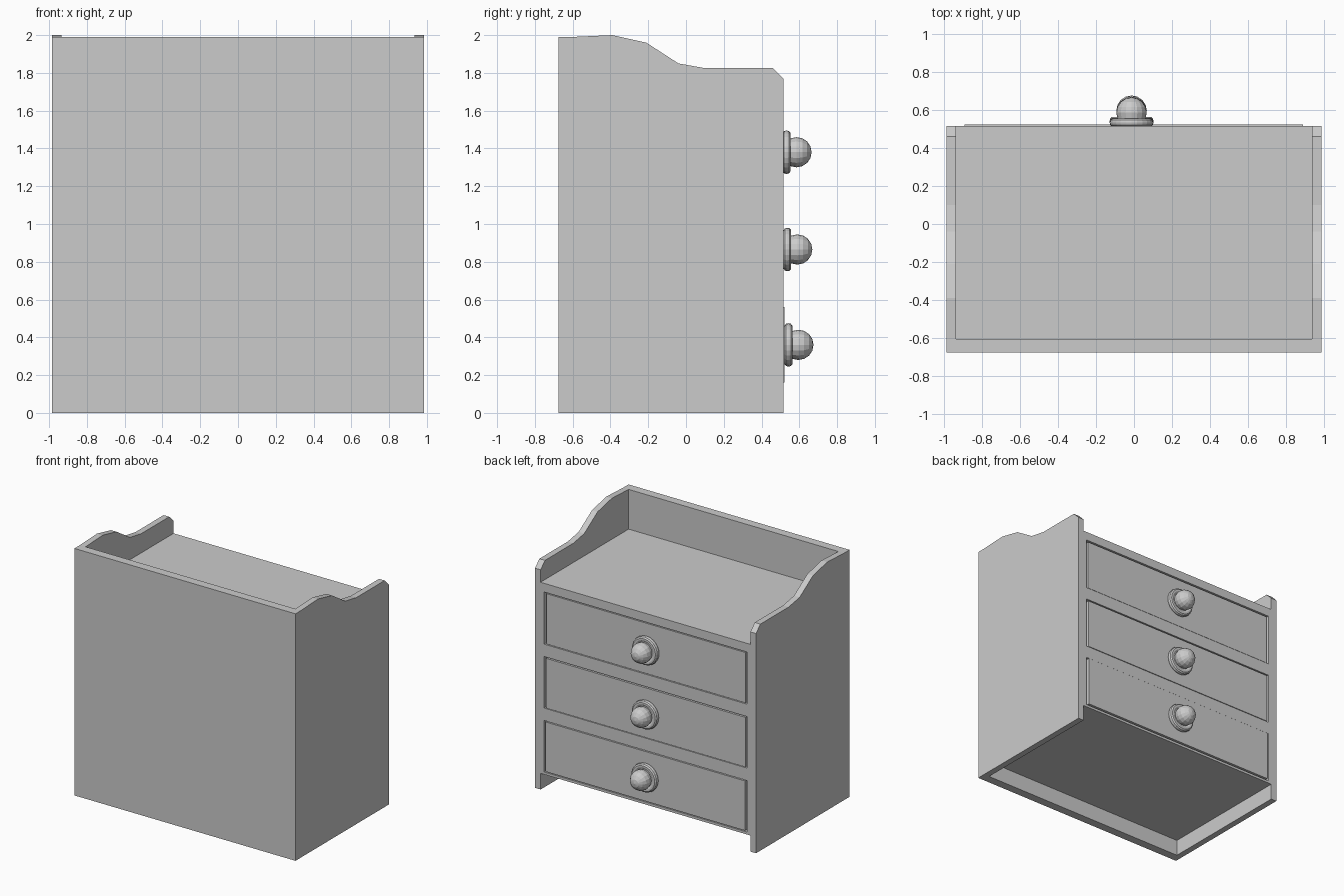
import bpy, bmesh, math
from mathutils import Matrix, Vector

if "Cube" in bpy.data.objects:
    bpy.data.objects.remove(bpy.data.objects["Cube"])


def finish(name, bm):
    bmesh.ops.remove_doubles(bm, verts=bm.verts, dist=1e-5)
    bmesh.ops.recalc_face_normals(bm, faces=bm.faces)
    me = bpy.data.meshes.new(name)
    bm.to_mesh(me)
    bm.free()
    ob = bpy.data.objects.new(name, me)
    bpy.context.collection.objects.link(ob)
    return ob


def box(name, x, y, z):
    bm = bmesh.new()
    bmesh.ops.create_cube(bm, size=1)
    for v in bm.verts:
        v.co = Vector([(r[0] + r[1]) / 2 + c * (r[1] - r[0])
                       for c, r in zip(v.co, (x, y, z))])
    return finish(name, bm)


def panel(name, x0, x1, profile):
    # extrude a (y, z) outline along x
    bm = bmesh.new()
    f = bm.faces.new([bm.verts.new((x0, y, z)) for y, z in profile])
    g = bmesh.ops.extrude_face_region(bm, geom=[f])
    bmesh.ops.translate(bm, vec=(x1 - x0, 0, 0),
                        verts=[v for v in g['geom'] if isinstance(v, bmesh.types.BMVert)])
    return finish(name, bm)


def lathe(name, profile, centre, steps):
    # spin a (radius, depth) profile around the y axis
    bm = bmesh.new()
    vs = [bm.verts.new((r, d, 0)) for r, d in profile]
    es = [bm.edges.new(p) for p in zip(vs, vs[1:])]
    bmesh.ops.spin(bm, geom=vs + es, cent=(0, 0, 0), axis=(0, 1, 0),
                   angle=math.tau, steps=steps)
    bmesh.ops.transform(bm, matrix=Matrix.Translation(centre), verts=bm.verts)
    return finish(name, bm)


FRONT = 0.516
BACK = -0.605
LOW, HIGH = 0.13, 1.67

# back board and scalloped sides
box("back_board", (-0.985, 0.985), (-0.675, BACK), (0, 1.99))
side = [(BACK, 0), (BACK, 1.99), (-0.39, 2.0), (-0.21, 1.96), (-0.04, 1.85),
        (0.10, 1.825), (0.46, 1.825), (0.515, 1.77), (0.515, 0)]
for s, label in ((-1, "left"), (1, "right")):
    panel(label + "_side", s * 0.935, s * 0.985, side)
    # front stile beside the drawers
    xs = sorted((s * 0.905, s * 0.935))
    box(label + "_stile", xs, (BACK, FRONT), (0.15, 1.60))

# top board, bottom board and rails between drawers
inner = (-0.935, 0.935)
box("top_board", inner, (BACK, FRONT), (1.60, HIGH))
box("bottom_board", inner, (BACK, FRONT), (LOW, 0.15))
for i, (a, b) in enumerate(((0.565, 0.665), (1.08, 1.18))):
    box(f"rail_{i + 1}", (-0.905, 0.905), (BACK, FRONT), (a, b))

# drawers with turned knobs
rosette = [(0, 0), (0.102, 0), (0.112, 0.008), (0.115, 0.02), (0.112, 0.033),
           (0.102, 0.041), (0.088, 0.041), (0.075, 0.034), (0, 0.034)]
ball = [(0.08 * math.sin(math.pi * k / 8), 0.073 - 0.08 * math.cos(math.pi * k / 8))
        for k in range(9)]
for i, (a, b, y) in enumerate(((0.16, 0.56, 0.522), (0.67, 1.07, 0.516), (1.185, 1.59, 0.512))):
    box(f"drawer_{i + 1}", (-0.89, 0.887), (BACK + 0.01, y), (a, b))
    c = (-0.013, y, (0.36, 0.865, 1.38)[i])
    lathe(f"knob_base_{i + 1}", rosette, c, 24)
    lathe(f"knob_ball_{i + 1}", ball, c, 16)
